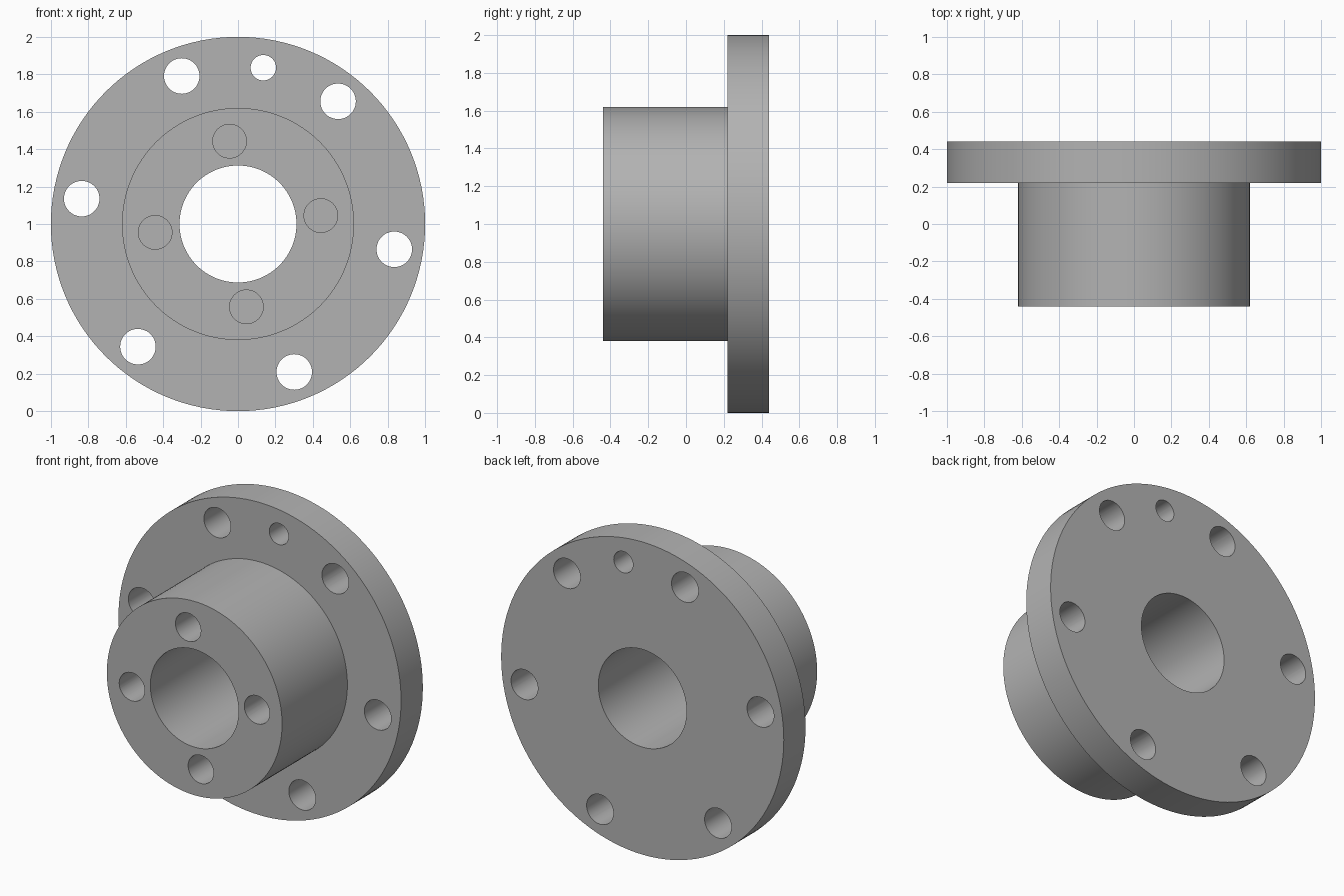
import bpy, bmesh
from math import sin, cos, pi, radians
from mathutils import Matrix, Vector

cube = bpy.data.objects.get("Cube")
if cube:
    bpy.data.objects.remove(cube, do_unlink=True)

CENTRE_Z = 1.0
BACK, STEP, FRONT = 0.44, 0.22, -0.44
SIDES = 128

steel = bpy.data.materials.new("grey_steel")
grey = (0.45, 0.45, 0.45, 1)
steel.diffuse_color = grey
steel.use_nodes = True
steel.node_tree.nodes["Principled BSDF"].inputs["Base Color"].default_value = grey


def make_object(name, bm):
    bmesh.ops.recalc_face_normals(bm, faces=bm.faces)
    mesh = bpy.data.meshes.new(name)
    bm.to_mesh(mesh)
    bm.free()
    mesh.materials.append(steel)
    obj = bpy.data.objects.new(name, mesh)
    bpy.context.collection.objects.link(obj)
    return obj


def lathe(name, profile):
    """Turn a closed (radius, y) profile around the horizontal axis."""
    bm = bmesh.new()
    rings = []
    for i in range(SIDES):
        a = 2 * pi * i / SIDES
        rings.append([bm.verts.new((r * cos(a), y, CENTRE_Z + r * sin(a)))
                      for r, y in profile])
    n = len(profile)
    for i in range(SIDES):
        here, there = rings[i], rings[(i + 1) % SIDES]
        for j in range(n):
            k = (j + 1) % n
            bm.faces.new((here[j], here[k], there[k], there[j]))
    return make_object(name, bm)


def add_drill(bm, pitch, angle, radius, y0, y1):
    """Add one drill cylinder along y at a polar position on the face."""
    a = radians(angle)
    place = Matrix.Translation(Vector((pitch * cos(a), (y0 + y1) / 2,
                                       CENTRE_Z + pitch * sin(a))))
    bmesh.ops.create_cone(bm, cap_ends=True, segments=48, radius1=radius,
                          radius2=radius, depth=abs(y1 - y0),
                          matrix=place @ Matrix.Rotation(pi / 2, 4, "X"))


# Flange, hub and bore as one turned body
body = lathe("flanged_hub", [(0.3125, FRONT), (0.62, FRONT), (0.62, STEP),
                             (1.0, STEP), (1.0, BACK), (0.3125, BACK)])

# Drills: six bolt holes, one small locating hole, four blind holes in the hub
bm = bmesh.new()
for i in range(6):
    add_drill(bm, 0.846, 50.8 + 60 * i, 0.095, STEP - 0.1, BACK + 0.1)
add_drill(bm, 0.846, 80.8, 0.068, STEP - 0.1, BACK + 0.1)
for i in range(4):
    add_drill(bm, 0.445, 5.8 + 90 * i, 0.09, FRONT - 0.1, FRONT + 0.4)
drills = make_object("hole_cutters", bm)
drills.hide_render = True

cut = body.modifiers.new("holes", "BOOLEAN")
cut.operation = "DIFFERENCE"
cut.solver = "EXACT"
cut.object = drills

bpy.ops.object.select_all(action="DESELECT")
body.select_set(True)
bpy.context.view_layer.objects.active = body
bpy.ops.object.modifier_apply(modifier=cut.name)
bpy.data.objects.remove(drills, do_unlink=True)
bpy.ops.object.shade_smooth_by_angle(angle=radians(30))
